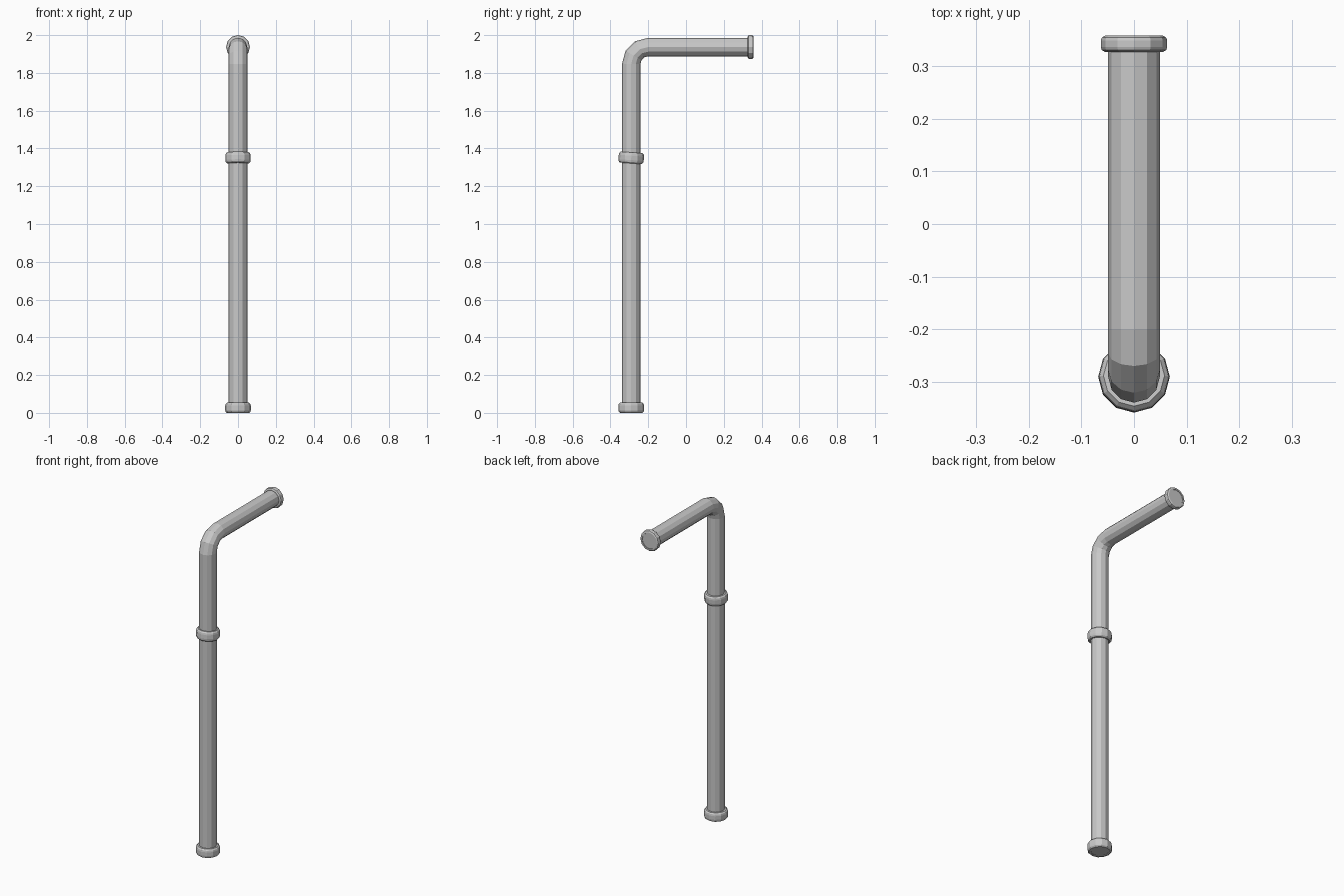
import bpy, bmesh
from math import sin, cos, pi, radians
from mathutils import Vector

cube = bpy.data.objects.get("Cube")
if cube:
    bpy.data.objects.remove(cube, do_unlink=True)

SIDES = 12
POST_Y, ARM_Z = -0.29, 1.937      # axes of the upright and of the arm
PIPE_R, BEND_R = 0.049, 0.09

steel = bpy.data.materials.new("grey metal")
steel.use_nodes = True
GREY = (0.58, 0.58, 0.58, 1)
steel.diffuse_color = GREY
steel.node_tree.nodes["Principled BSDF"].inputs["Base Color"].default_value = GREY


def skin(name, rings, closed=False):
    """Join rings of (centre y, centre z, axis tilt, radius) into one surface."""
    bm = bmesh.new()
    loops = []
    for y, z, a, r in rings:
        across = Vector((0, cos(a), -sin(a)))
        turns = [2 * pi * i / SIDES for i in range(SIDES)]
        loops.append([bm.verts.new(Vector((r * cos(t), y, z)) + across * r * sin(t))
                      for t in turns])
    pairs = list(zip(loops, loops[1:]))
    if closed:
        pairs.append((loops[-1], loops[0]))
    else:
        bm.faces.new(loops[0])
        bm.faces.new(loops[-1])
    for lo, hi in pairs:
        for i in range(SIDES):
            j = (i + 1) % SIDES
            bm.faces.new((lo[i], lo[j], hi[j], hi[i]))
    bmesh.ops.recalc_face_normals(bm, faces=bm.faces)
    mesh = bpy.data.meshes.new(name)
    bm.to_mesh(mesh)
    bm.free()
    mesh.materials.append(steel)
    obj = bpy.data.objects.new(name, mesh)
    bpy.context.collection.objects.link(obj)
    return obj


def collar(name, y, z, tilt, radius, half):
    """Ring with rounded rims around the pipe."""
    inner = PIPE_R - 0.002
    profile = [(inner, -1), (radius - 0.009, -1), (radius - 0.002, -0.75), (radius, -0.4)]
    profile += [(r, -h) for r, h in reversed(profile)]
    rings = [(y + sin(tilt) * h * half, z + cos(tilt) * h * half, tilt, r)
             for r, h in profile]
    return skin(name, rings, closed=True)


# Bent pipe: upright, three-step elbow, arm
path = [(POST_Y, 0.003, 0, PIPE_R)]
for step in range(4):
    a = radians(30 * step)
    path.append((POST_Y + BEND_R * (1 - cos(a)),
                 ARM_Z - BEND_R * (1 - sin(a)), a, PIPE_R))
path.append((0.355, ARM_Z, pi / 2, PIPE_R))
skin("bent_pipe", path)

# Collars at the foot, the joint and the arm end
collar("foot_collar", POST_Y, 0.027, 0, 0.068, 0.027)
collar("joint_collar", POST_Y, 1.35, radians(4), 0.067, 0.029)
collar("arm_end_collar", 0.342, ARM_Z, pi / 2, 0.063, 0.016)
